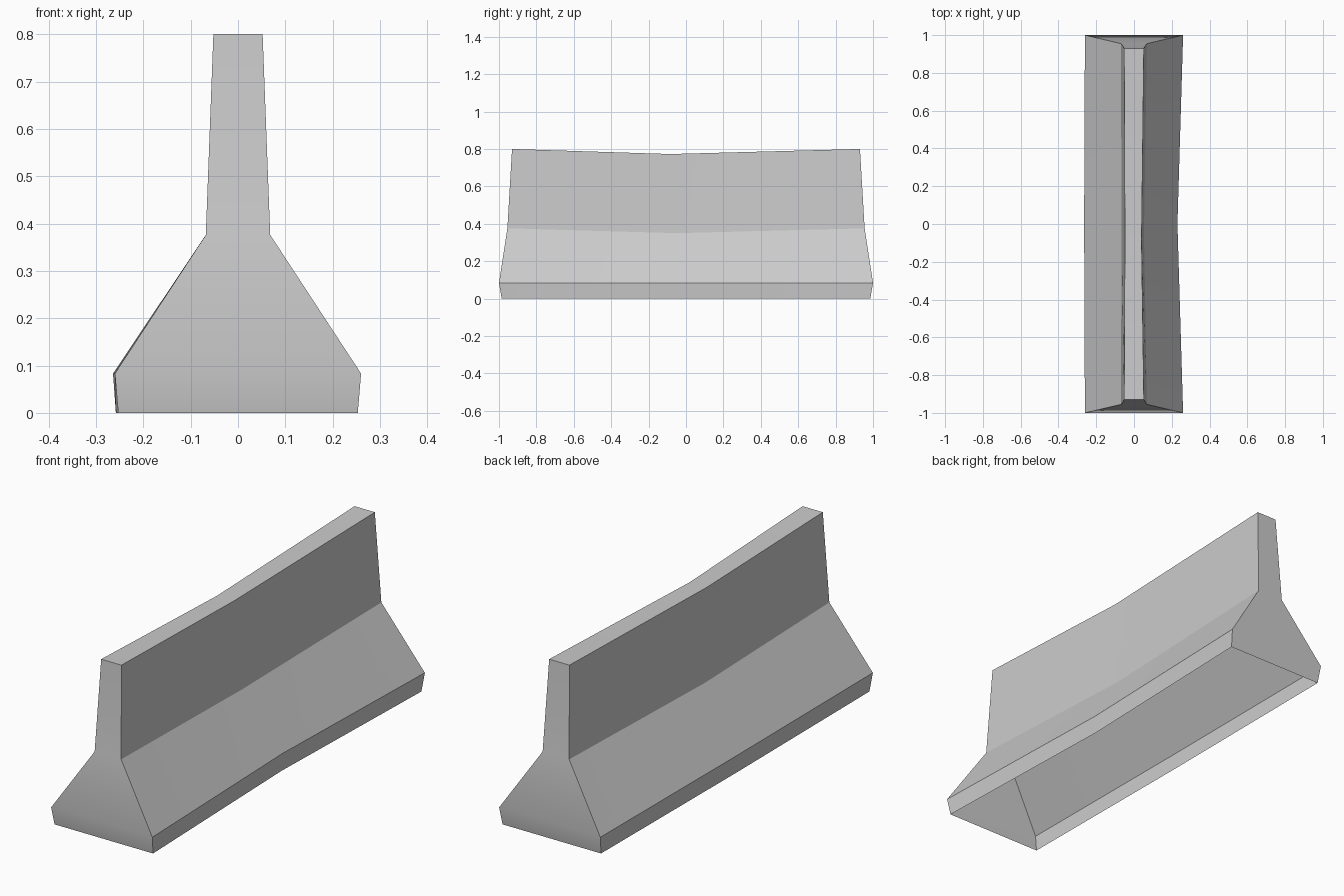
import bpy, bmesh, math

cube = bpy.data.objects.get("Cube")
if cube:
    bpy.data.objects.remove(cube)

# Weathered concrete
concrete = bpy.data.materials.new("concrete_grey")
concrete.use_nodes = True
GREY = (0.6, 0.6, 0.6, 1)
concrete.diffuse_color = GREY
concrete.node_tree.nodes["Principled BSDF"].inputs["Base Color"].default_value = GREY

# Levels from foot to top: end height, end half width, end half length,
# then the worn middle: height, left x, right x, y
LEVELS = [
    (0.0, 0.253, 0.985, 0.0, 0.224, -0.258, 0.0),      # foot
    (0.083, 0.26, 1.0, 0.083, 0.23, -0.264, 0.0),      # ridge
    (0.376, 0.068, 0.955, 0.35, 0.053, -0.067, -0.045),  # waist
    (0.8, 0.052, 0.93, 0.773, 0.04, -0.048, -0.085),   # top
]


def make_ring(bm, level):
    z, hw, hl, mid_z, left, right, mid_y = level
    points = [(hw, -hl, z), (left, mid_y, mid_z), (hw, hl, z),
              (-hw, hl, z), (right, mid_y, mid_z), (-hw, -hl, z)]
    return [bm.verts.new(p) for p in points]


# Open-bottomed barrier shell
bm = bmesh.new()
rings = [make_ring(bm, level) for level in LEVELS]
for low, high in zip(rings, rings[1:]):
    for i in range(len(low)):
        j = (i + 1) % len(low)
        bm.faces.new((low[i], low[j], high[j], high[i]))

# Top, split at the worn middle
t = rings[-1]
bm.faces.new((t[0], t[1], t[4], t[5]))
bm.faces.new((t[1], t[2], t[3], t[4]))

mesh = bpy.data.meshes.new("barrier_shell")
bm.to_mesh(mesh)
bm.free()
mesh.materials.append(concrete)
barrier = bpy.data.objects.new("barrier_shell", mesh)
bpy.context.collection.objects.link(barrier)

bpy.ops.object.select_all(action="DESELECT")
barrier.select_set(True)
bpy.context.view_layer.objects.active = barrier
bpy.ops.object.shade_smooth_by_angle(angle=math.radians(25))
